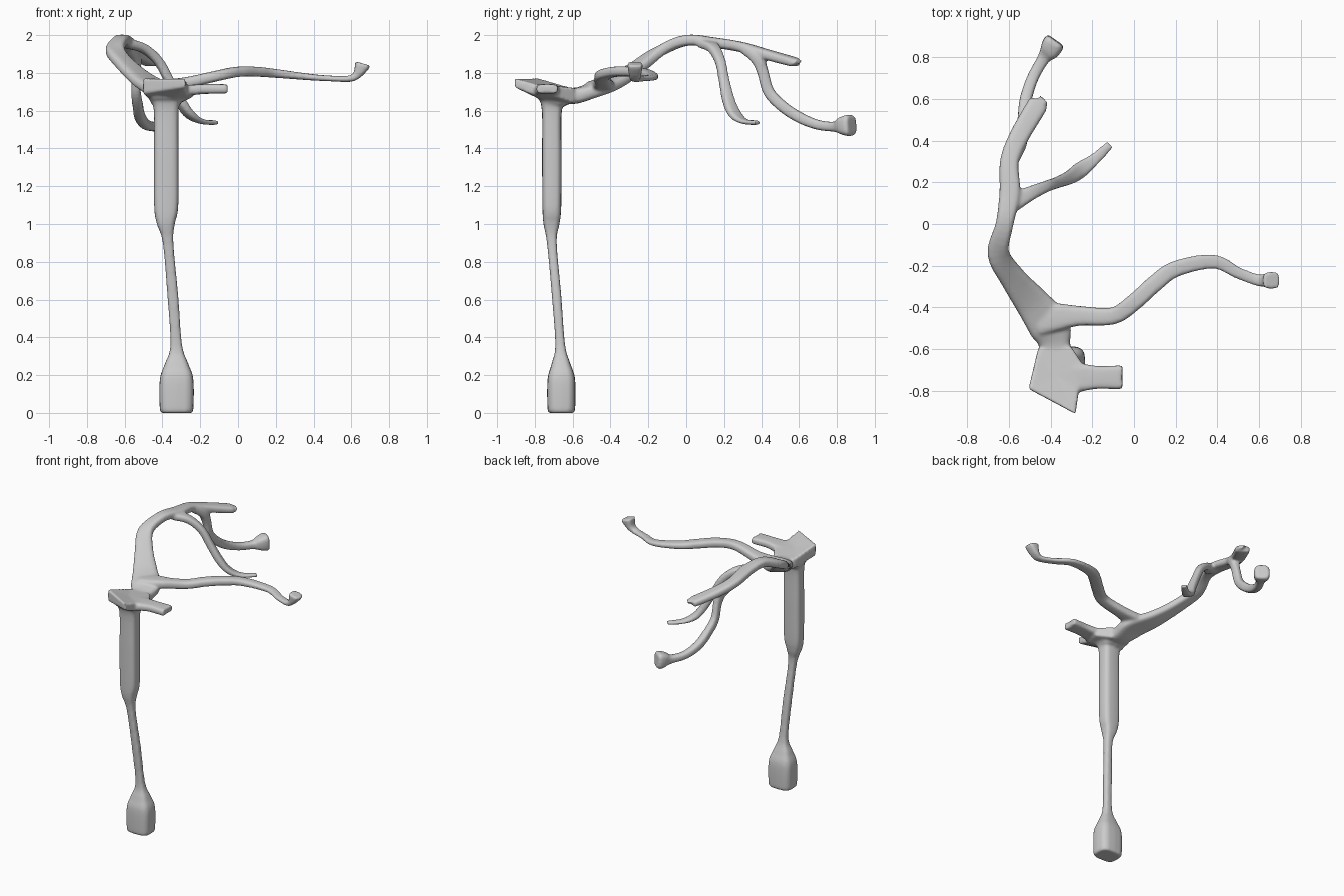
import bpy, bmesh, math
from mathutils import Vector

bm = bmesh.new()
SIDES = 16
STEPS = 5


def catmull(a, b, c, d, t):
    return 0.5 * (2*b + (c - a)*t + (2*a - 5*b + 4*c - d)*t*t + (3*b - a - 3*c + d)*t**3)


def sweep(points, side=None, power=0.6):
    """Rounded-box tube through (x, y, z, width, height) stations."""
    p = [points[0]] + points + [points[-1]]
    path = []
    for i in range(1, len(p) - 2):
        for s in range(STEPS):
            path.append([catmull(*q, s / STEPS) for q in zip(*p[i-1:i+3])])
    path.append(list(points[-1]))
    rings = []
    for i, (x, y, z, w, h) in enumerate(path):
        a, b = path[max(i-1, 0)], path[min(i+1, len(path)-1)]
        t = (Vector(b[:3]) - Vector(a[:3])).normalized()
        u = Vector(side) if side else t.cross(Vector((0, 0, 1))).normalized()
        v = u.cross(t).normalized()
        ring = []
        for k in range(SIDES):
            ang = 2 * math.pi * k / SIDES
            c, s = math.cos(ang), math.sin(ang)
            c = math.copysign(abs(c)**power, c) * w / 2
            s = math.copysign(abs(s)**power, s) * h / 2
            ring.append(bm.verts.new(Vector((x, y, z)) + u*c + v*s))
        rings.append(ring)
    for r, q in zip(rings, rings[1:]):
        for k in range(SIDES):
            n = (k + 1) % SIDES
            bm.faces.new((r[k], r[n], q[n], q[k]))
    bm.faces.new(rings[0][::-1])
    bm.faces.new(rings[-1])


# upright post with swollen foot and thicker upper half
sweep([(-.325, -.66, 0, .165, .135), (-.325, -.66, .03, .18, .148),
       (-.325, -.66, .18, .178, .146), (-.325, -.662, .26, .125, .10),
       (-.327, -.666, .36, .062, .052), (-.345, -.685, .62, .058, .05),
       (-.37, -.71, .90, .056, .052), (-.382, -.712, 1.0, .095, .085),
       (-.38, -.71, 1.09, .128, .10), (-.38, -.71, 1.35, .132, .104),
       (-.38, -.71, 1.60, .132, .106), (-.38, -.705, 1.65, .17, .16),
       (-.38, -.70, 1.69, .19, .22)], side=(1, 0, 0))

# flared head plate, tilted up at the front
plate = [(-.46, -.60, 1.72, 1.65), (-.505, -.79, 1.775, 1.69), (-.28, -.91, 1.77, 1.725),
         (-.265, -.80, 1.74, 1.68), (-.24, -.68, 1.73, 1.67), (-.30, -.59, 1.72, 1.64)]
top = [bm.verts.new((x, y, a)) for x, y, a, b in plate]
low = [bm.verts.new((x, y, b)) for x, y, a, b in plate]
ct = bm.verts.new((-.37, -.73, 1.735))
cb = bm.verts.new((-.37, -.71, 1.63))
for i in range(6):
    j = (i + 1) % 6
    bm.faces.new((top[i], top[j], ct))
    bm.faces.new((low[j], low[i], cb))
    bm.faces.new((top[i], low[i], low[j], top[j]))

# short side finger on the head
sweep([(-.34, -.74, 1.70, .16, .06), (-.24, -.735, 1.71, .13, .055),
       (-.17, -.735, 1.715, .11, .052), (-.065, -.735, 1.715, .115, .05),
       (-.06, -.735, 1.715, .105, .045)], power=.5)

# neck and long curling left limb
sweep([(-.38, -.66, 1.68, .17, .09), (-.38, -.58, 1.68, .15, .085),
       (-.405, -.49, 1.71, .20, .075), (-.49, -.375, 1.755, .165, .065),
       (-.58, -.26, 1.83, .125, .06), (-.65, -.14, 1.915, .105, .06),
       (-.62, 0, 1.972, .085, .058), (-.595, .15, 1.96, .10, .055),
       (-.597, .30, 1.935, .09, .055), (-.55, .42, 1.90, .095, .055),
       (-.465, .565, 1.86, .10, .05), (-.455, .58, 1.857, .085, .04)])

# right limb with upturned cup tip
sweep([(-.46, -.46, 1.73, .15, .06), (-.36, -.445, 1.735, .13, .065),
       (-.26, -.44, 1.75, .095, .06), (-.10, -.44, 1.787, .082, .056),
       (0, -.375, 1.806, .082, .054), (.10, -.285, 1.806, .082, .052),
       (.20, -.215, 1.797, .078, .046), (.38, -.18, 1.778, .068, .034),
       (.50, -.235, 1.77, .056, .03), (.59, -.268, 1.769, .056, .034),
       (.63, -.27, 1.79, .066, .045), (.653, -.27, 1.83, .078, .075),
       (.66, -.27, 1.85, .084, .085)])

# hanging middle twig
sweep([(-.59, .10, 1.955, .10, .05), (-.50, .145, 1.93, .07, .05),
       (-.42, .18, 1.86, .055, .05), (-.365, .20, 1.76, .055, .05),
       (-.305, .225, 1.65, .068, .05), (-.255, .26, 1.578, .078, .04),
       (-.19, .31, 1.542, .058, .026), (-.115, .38, 1.537, .04, .026)])

# hanging outer twig with flared end
sweep([(-.585, .32, 1.925, .08, .06), (-.55, .38, 1.875, .07, .065),
       (-.54, .41, 1.80, .05, .06), (-.54, .44, 1.70, .05, .06),
       (-.53, .51, 1.625, .055, .06), (-.518, .60, 1.565, .058, .058),
       (-.485, .70, 1.525, .056, .052), (-.435, .79, 1.515, .06, .055),
       (-.405, .83, 1.52, .095, .095), (-.385, .865, 1.522, .105, .115),
       (-.375, .88, 1.523, .09, .10)])

bmesh.ops.recalc_face_normals(bm, faces=bm.faces)
mesh = bpy.data.meshes.new("branching_post")
bm.to_mesh(mesh)
bm.free()
obj = bpy.data.objects.new("branching_post", mesh)
bpy.context.collection.objects.link(obj)

# fuse the limbs into one skin and soften the joints
fuse = obj.modifiers.new("fuse", 'REMESH')
fuse.mode = 'VOXEL'
fuse.voxel_size = 0.008
fuse.use_smooth_shade = True
soft = obj.modifiers.new("soften", 'SMOOTH')
soft.factor = 0.5
soft.iterations = 8
